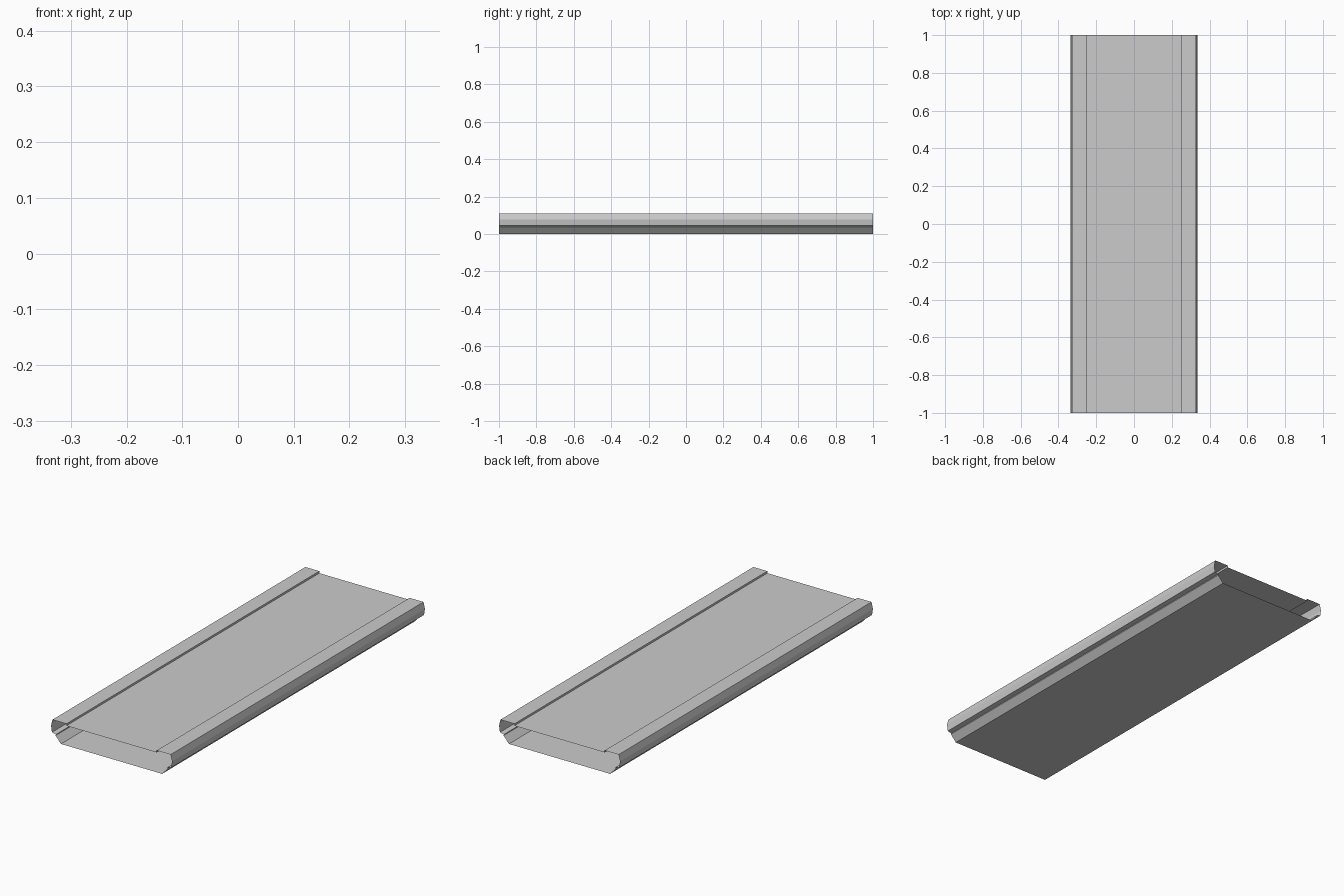
import bpy

if "Cube" in bpy.data.objects:
    bpy.data.objects.remove(bpy.data.objects["Cube"])

# Right half of the cross-section (x, z): deck edge, raised lip, outer side, ledge, keel
half = [(0.25, 0.099), (0.25, 0.109), (0.327, 0.109), (0.335, 0.077),
        (0.33, 0.045), (0.308, 0.04), (0.31, 0.034), (0.28, 0.0)]
# Mirror the half into one closed outline
profile = half + [(-x, z) for x, z in reversed(half)]
n = len(profile)

# Hollow panel with open ends, swept along y
verts = [(x, y, z) for y in (-1, 1) for x, z in profile]
faces = [(i, (i + 1) % n, n + (i + 1) % n, n + i) for i in range(n)]
mesh = bpy.data.meshes.new("hollow_panel")
mesh.from_pydata(verts, [], faces)
mesh.flip_normals()
mesh.update()
panel = bpy.data.objects.new("hollow_panel", mesh)
bpy.context.collection.objects.link(panel)
# Outward normals check: the deck face is the last one
if mesh.polygons[n - 1].normal.z < 0:
    mesh.flip_normals()
